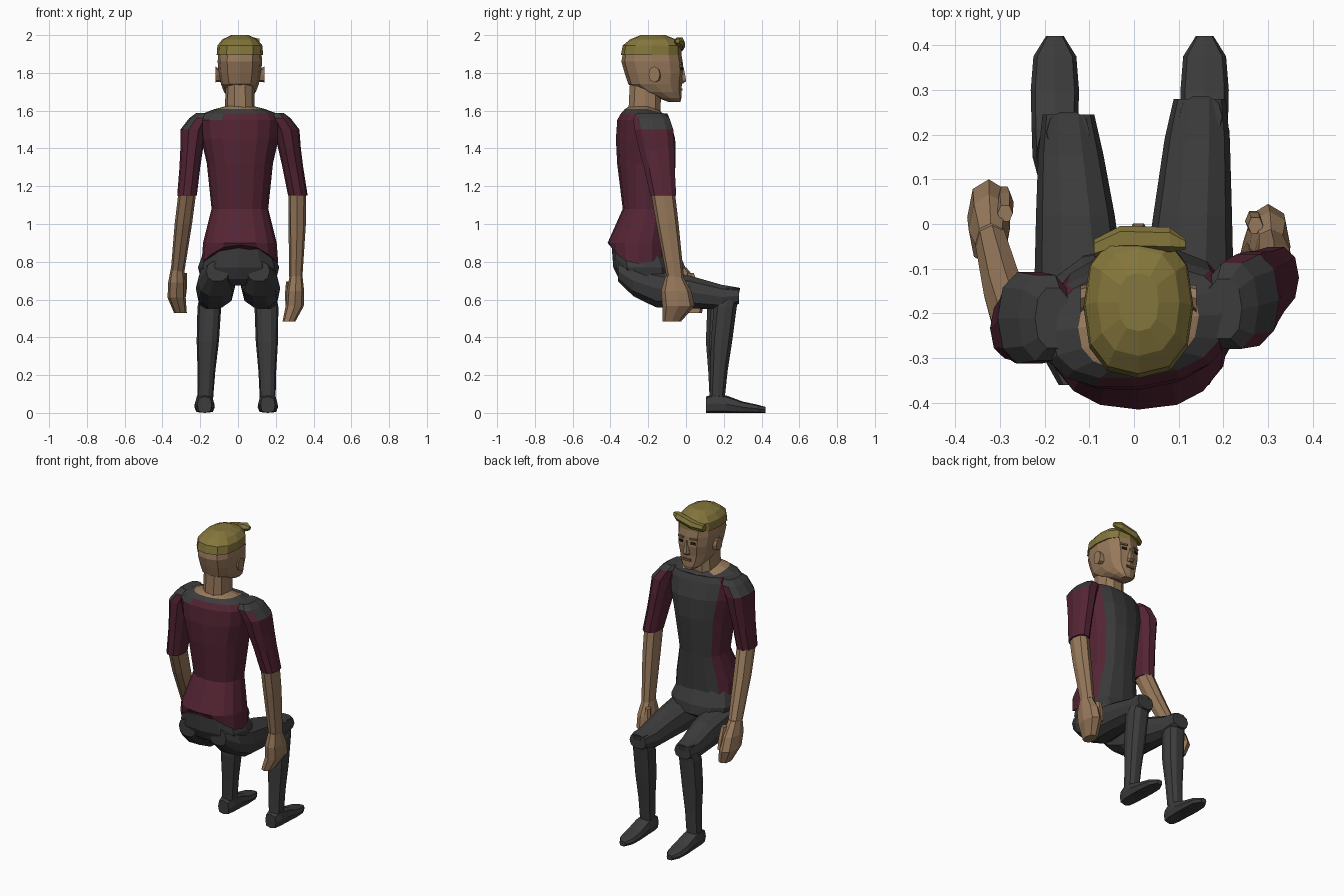
import bpy, bmesh, math
from mathutils import Vector


def mat(name, r, g, b):
    m = bpy.data.materials.new(name)
    m.diffuse_color = (r, g, b, 1)
    return m


GREY = mat("charcoal cloth", 0.045, 0.045, 0.046)
MAROON = mat("maroon cloth", 0.09, 0.018, 0.034)
SKIN = mat("skin", 0.31, 0.19, 0.105)
HAIR = mat("blond hair", 0.23, 0.18, 0.045)
DARK = mat("dark eyes", 0.02, 0.016, 0.014)
LIPS = mat("lips", 0.22, 0.095, 0.07)


def loft(name, rings, mats, axis=2, n=10, p=0.85, warp=None, rule=None):
    """Skin rings (position, centre a, centre b, radius a, radius b) along an axis."""
    bm = bmesh.new()
    loops = []
    for i, (t, a, b, ra, rb) in enumerate(rings):
        loop = []
        for k in range(n):
            ang = 2 * math.pi * k / n
            c, s = math.cos(ang), math.sin(ang)
            co = [a + ra * math.copysign(abs(c) ** p, c),
                  b + rb * math.copysign(abs(s) ** p, s)]
            co.insert(axis, t)
            v = Vector(co)
            loop.append(bm.verts.new(warp(v, i, s) if warp else v))
        loops.append(loop)
    for lo, hi in zip(loops, loops[1:]):
        for k in range(n):
            j = (k + 1) % n
            bm.faces.new((lo[k], lo[j], hi[j], hi[k]))
    bm.faces.new(loops[0])
    bm.faces.new(loops[-1])
    bmesh.ops.recalc_face_normals(bm, faces=bm.faces)
    if rule:
        for f in bm.faces:
            f.material_index = rule(f.normal, f.calc_center_median())
    me = bpy.data.meshes.new(name)
    bm.to_mesh(me)
    bm.free()
    for m in mats:
        me.materials.append(m)
    bpy.context.collection.objects.link(bpy.data.objects.new(name, me))


def plate(name, loc, size, m, turn=0.0):
    bpy.ops.mesh.primitive_cube_add(size=1, location=loc, rotation=(0, 0, turn))
    ob = bpy.context.object
    ob.name = name
    ob.scale = size
    ob.data.materials.append(m)


def spans(rows, cx=0.01):
    """Turn (z, half width, back y, front y) into rings."""
    return [(z, cx, (yb + yf) / 2, rx, (yf - yb) / 2) for z, rx, yb, yf in rows]


def follow(path, rows, shift=(0, 0, 0)):
    """Place (z, radius x, radius y) rows on a descending polyline of points."""
    rings = []
    for z, rx, ry in rows:
        for a, b in zip(path, path[1:]):
            if z >= b[2] or b is path[-1]:
                c = Vector(a).lerp(Vector(b), (a[2] - z) / (a[2] - b[2]))
                break
        rings.append((z + shift[2], c.x + shift[0], c.y + shift[1], rx, ry))
    return rings


# Shirt: charcoal front panel and yoke, maroon back and sides, open neck
def shirt_warp(v, i, s):
    v.y += 0.1 * v.x * min(1, max(0, (v.z - 1.1) / 0.4))
    if i == 0:
        v.z += 0.1 * max(0, -s) ** 2 + 0.03 * max(0, s)
    if v.z > 1.6:
        v.z -= 0.03 * max(0, s)
    return v


def shirt_rule(nrm, c):
    if c.z > 1.598 and abs(c.x - 0.01) < 0.13:
        return 2
    return 0 if nrm.z > 0.5 or (nrm.y > 0.3 and abs(c.x - 0.01) < 0.13) else 1


loft("shirt", spans([
    (0.79, 0.203, -0.405, -0.095), (0.90, 0.195, -0.415, -0.09),
    (1.08, 0.15, -0.335, -0.08), (1.32, 0.175, -0.365, -0.055),
    (1.45, 0.205, -0.372, -0.058), (1.55, 0.215, -0.365, -0.085),
    (1.585, 0.195, -0.345, -0.10), (1.608, 0.135, -0.325, -0.115),
    (1.625, 0.07, -0.30, -0.135)]),
    [GREY, MAROON, SKIN], n=16, warp=shirt_warp, rule=shirt_rule)

# Pelvis
loft("trouser_hips", spans([
    (0.90, 0.17, -0.395, -0.115), (0.77, 0.215, -0.385, -0.055),
    (0.71, 0.20, -0.355, -0.05), (0.675, 0.13, -0.31, -0.10)], 0.003), [GREY], n=12)

# Neck, head and face
loft("neck", spans([(1.57, 0.08, -0.31, -0.13), (1.76, 0.075, -0.30, -0.13)]), [SKIN])
loft("head", spans([
    (1.645, 0.032, -0.09, -0.03), (1.668, 0.062, -0.15, -0.024),
    (1.70, 0.085, -0.24, -0.024), (1.74, 0.10, -0.305, -0.022),
    (1.80, 0.112, -0.325, -0.014), (1.86, 0.118, -0.342, -0.018),
    (1.93, 0.112, -0.33, -0.03)]), [SKIN], n=12, p=0.8)
loft("nose", spans([(1.745, 0.021, -0.04, -0.012), (1.757, 0.022, -0.04, 0.004),
                    (1.835, 0.009, -0.04, -0.012)]), [SKIN], n=6)
plate("mouth", (0.01, -0.022, 1.712), (0.052, 0.009, 0.013), LIPS)
for s, word in ((-1, "left"), (1, "right")):
    plate(word + "_eye", (0.01 + s * 0.043, -0.0235, 1.823), (0.03, 0.009, 0.013), DARK, -s / 4)
    plate(word + "_brow", (0.01 + s * 0.044, -0.025, 1.85), (0.044, 0.009, 0.009), HAIR, -s / 4)
    loft(word + "_ear", [(0.01 + s * 0.10, -0.155, 1.785, 0.022, 0.032),
                         (0.01 + s * 0.13, -0.168, 1.792, 0.03, 0.042)], [SKIN], axis=0, n=8)

# Hair cap with a swept quiff
loft("hair_cap", spans([
    (1.895, 0.123, -0.345, -0.025), (1.945, 0.119, -0.335, -0.025),
    (1.978, 0.092, -0.295, -0.055), (2.0, 0.045, -0.24, -0.11)]), [HAIR], n=12, p=0.8)
loft("hair_quiff", [(-0.09, -0.055, 1.925, 0.02, 0.02), (-0.03, -0.032, 1.94, 0.028, 0.025),
                    (0.08, -0.035, 1.965, 0.028, 0.026), (0.115, -0.045, 1.97, 0.012, 0.012)],
     [HAIR], axis=0, n=6)

# Arms: shared profiles, with each side posed on its own path
SLEEVE = [(1.588, 0.04, 0.07), (1.56, 0.06, 0.10), (1.5, 0.07, 0.107),
          (1.4, 0.06, 0.098), (1.3, 0.055, 0.085), (1.15, 0.052, 0.071)]
FOREARM = [(1.17, 0.047, 0.064), (1.0, 0.046, 0.059), (0.72, 0.035, 0.046)]
HAND = [(0.76, 0.034, 0.046), (0.68, 0.046, 0.08), (0.6, 0.048, 0.085), (0.52, 0.034, 0.05)]
THUMB = [(0.73, 0.017, 0.02), (0.66, 0.02, 0.023), (0.6, 0.013, 0.016)]
POSES = [
    ("right", 1, -0.035, [(0.20, -0.19, 1.59), (0.255, -0.17, 1.5), (0.317, -0.12, 1.15),
                          (0.307, -0.06, 0.74), (0.30, -0.04, 0.6), (0.27, -0.075, 0.52)]),
    ("left", -1, 0.01, [(-0.18, -0.21, 1.59), (-0.235, -0.21, 1.5), (-0.27, -0.233, 1.15),
                        (-0.323, -0.035, 0.74), (-0.325, 0.015, 0.6), (-0.305, 0.035, 0.52)])]
for word, s, drop, path in POSES:
    loft(word + "_sleeve", follow(path, SLEEVE), [GREY, MAROON],
         rule=lambda nrm, c: 0 if nrm.z > 0.45 and c.z > 1.5 else 1)
    loft(word + "_forearm", follow(path, FOREARM), [SKIN], n=8)
    loft(word + "_hand", follow(path, HAND, (0, 0, drop)), [SKIN], n=8)
    loft(word + "_thumb", follow(path, THUMB, (-s * 0.035, 0.055, drop)), [SKIN], n=6)

# Legs: the left knee sits slightly further back
THIGH = [(-0.36, 0.75, 0.06, 0.055), (-0.28, 0.70, 0.10, 0.085), (-0.16, 0.66, 0.103, 0.105),
         (0.02, 0.64, 0.088, 0.09), (0.19, 0.613, 0.073, 0.068), (0.28, 0.62, 0.058, 0.045)]
SHIN = [(0.66, 0.24, 0.048), (0.56, 0.208, 0.063), (0.38, 0.188, 0.059),
        (0.22, 0.175, 0.047), (0.08, 0.165, 0.042)]
SHOE = [(0.105, 0.038, 0.043), (0.15, 0.05, 0.05), (0.215, 0.052, 0.046),
        (0.30, 0.054, 0.03), (0.375, 0.048, 0.022), (0.42, 0.02, 0.016)]
for word, s, back, ankle in (("right", 1, 0.0, 0.158), ("left", -1, 0.035, 0.177)):
    loft(word + "_thigh", [(y - back * (y > 0.1), s * (0.13 + 0.06 * y), z, rx, rz)
                           for y, z, rx, rz in THIGH], [GREY], axis=1)
    loft(word + "_shin", [(z, s * (ankle + (0.15 - ankle) * z / 0.6),
                           y - back * min(1, 2.5 * (z - 0.08)), r, r)
                          for z, y, r in SHIN], [GREY])
    loft(word + "_shoe", [(y, s * ankle, h, r, h) for y, r, h in SHOE],
         [GREY], axis=1, n=8, p=0.6)
